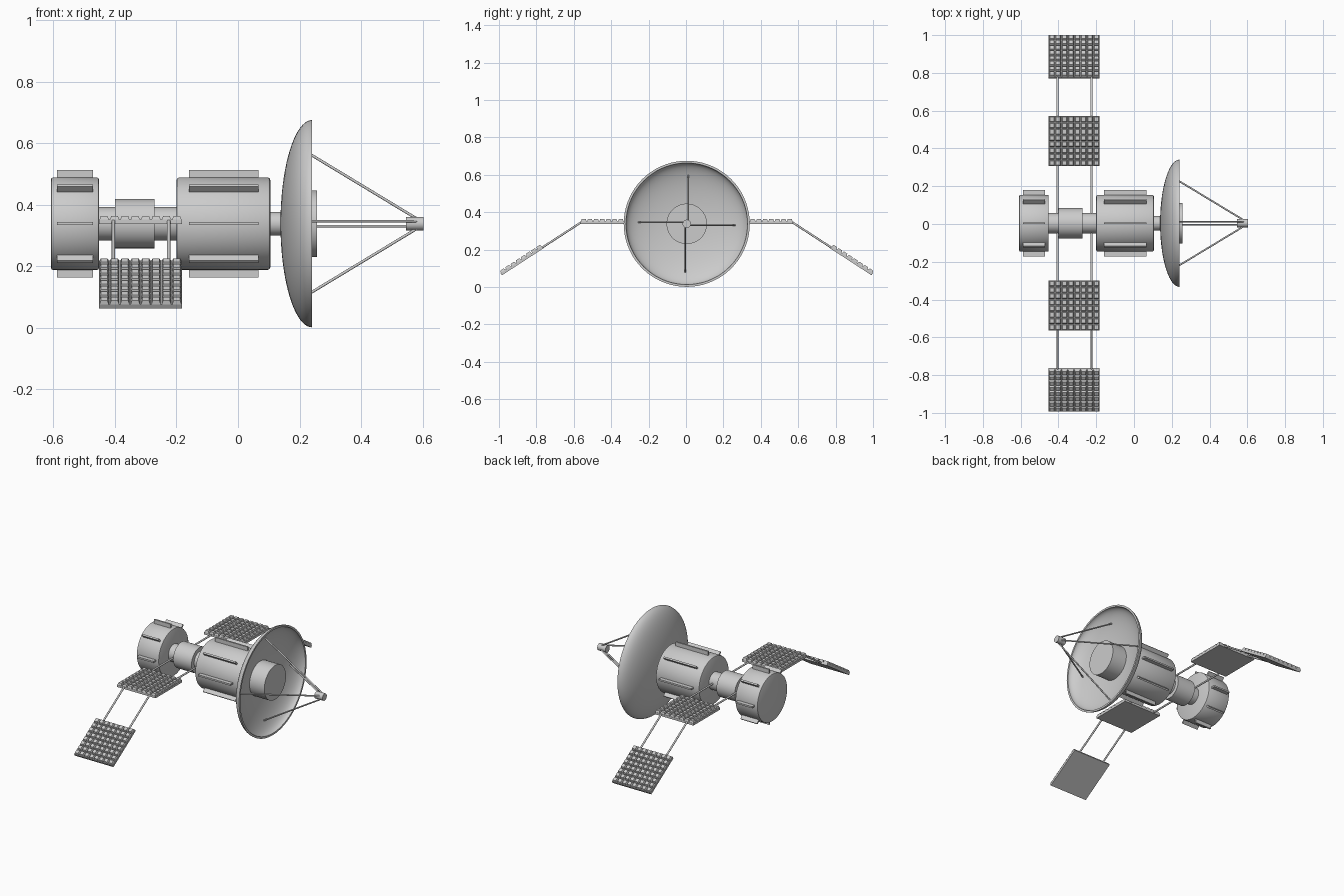
import bpy, bmesh, math
from mathutils import Matrix, Vector

if "Cube" in bpy.data.objects:
    bpy.data.objects.remove(bpy.data.objects["Cube"])

Y0, Z0 = 0.004, 0.338      # main axis runs along x through this y, z


def finish(bm, name, smooth=False):
    bmesh.ops.recalc_face_normals(bm, faces=bm.faces)
    me = bpy.data.meshes.new(name)
    bm.to_mesh(me)
    bm.free()
    ob = bpy.data.objects.new(name, me)
    bpy.context.collection.objects.link(ob)
    if smooth:
        bpy.ops.object.select_all(action='DESELECT')
        ob.select_set(True)
        bpy.context.view_layer.objects.active = ob
        bpy.ops.object.shade_smooth_by_angle(angle=math.radians(35))
    return ob


def lathe(name, profile, n=64):
    """Revolve (x, radius) points around the main axis."""
    bm = bmesh.new()
    vs = [bm.verts.new((x, Y0, Z0 + r)) for x, r in profile]
    es = [bm.edges.new(p) for p in zip(vs, vs[1:])]
    bmesh.ops.spin(bm, geom=vs + es, cent=(0, Y0, Z0), axis=(1, 0, 0),
                   angle=math.tau, steps=n, use_duplicate=False)
    bmesh.ops.remove_doubles(bm, verts=bm.verts, dist=1e-5)
    return finish(bm, name, True)


def drum(name, x0, x1, r, b=0.0):
    if b:
        k = b * 0.3
        pts = [(x0, 0), (x0, r - b), (x0 + k, r - k), (x0 + b, r),
               (x1 - b, r), (x1 - k, r - k), (x1, r - b), (x1, 0)]
    else:
        pts = [(x0, 0), (x0, r), (x1, r), (x1, 0)]
    lathe(name, pts)


def rod(name, a, b, r, n=16):
    a, b = Vector(a), Vector(b)
    d = b - a
    m = Matrix.Translation((a + b) / 2) @ d.to_track_quat('Z', 'Y').to_matrix().to_4x4()
    bm = bmesh.new()
    bmesh.ops.create_cone(bm, cap_ends=True, segments=n, radius1=r, radius2=r,
                          depth=d.length, matrix=m)
    finish(bm, name, True)


def fins(name, x0, x1, r0=0.14, r1=0.175, t=0.01):
    """Eight radial fins around a drum."""
    bm = bmesh.new()
    for i in range(8):
        m = (Matrix.Translation((0, Y0, Z0)) @ Matrix.Rotation(i * math.pi / 4, 4, 'X')
             @ Matrix.Translation(((x0 + x1) / 2, 0, (r0 + r1) / 2))
             @ Matrix.Diagonal((x1 - x0, t, r1 - r0, 1)))
        bmesh.ops.create_cube(bm, size=1, matrix=m)
    finish(bm, name)


def panel(name, m, w=0.27, l=0.264, t=0.014, h=0.012, n=8):
    """Base plate with an 8 x 8 grid of tapered cells."""
    bm = bmesh.new()
    bmesh.ops.create_cube(bm, size=1, matrix=m @ Matrix.Diagonal((w, l, t, 1)))
    px, py = w / n, l / n
    turn = Matrix.Rotation(math.pi / 4, 4, 'Z')
    for i in range(n):
        for j in range(n):
            p = Matrix.Translation(((i + .5) * px - w / 2, (j + .5) * py - l / 2, (t + h) / 2))
            bmesh.ops.create_cone(bm, cap_ends=True, segments=4, depth=h,
                                  radius1=0.0150 * math.sqrt(2),
                                  radius2=0.0108 * math.sqrt(2), matrix=m @ p @ turn)
    finish(bm, name)


# Body drums and shafts
drum("rear_drum", -0.608, -0.452, 0.15, 0.006)
drum("connecting_shaft", -0.46, -0.19, 0.054)
drum("shaft_collar", -0.40, -0.272, 0.08)
drum("main_drum", -0.20, 0.105, 0.15, 0.008)
drum("dish_neck", 0.10, 0.146, 0.038)
fins("rear_fins", -0.588, -0.472)
fins("main_fins", -0.16, 0.066)

# Dish: outer half-ellipse, rim, inner half-ellipse
N, RIM = 20, 0.241
arc = [math.pi / 2 * i / N for i in range(N + 1)]
outer = [(RIM - 0.103 * math.cos(a), 0.337 * math.sin(a)) for a in arc]
inner = [(RIM - 0.093 * math.cos(a), 0.325 * math.sin(a)) for a in reversed(arc)]
lathe("dish", outer + inner, 72)
drum("dish_hub", 0.15, 0.257, 0.108)

# Feed horn and its four slightly swirled struts
drum("feed_horn", 0.546, 0.603, 0.022)
for i in range(4):
    R = Matrix.Rotation(i * math.pi / 2, 3, 'X')
    c = Vector((0, Y0, Z0))
    rod("feed_strut", c + R @ Vector((0.183, 0.008, 0.257)),
        c + R @ Vector((0.58, 0.008, 0.017)), 0.0045)

# Solar wings: rods straight through the shaft, outer section folded down
ZW, HINGE, TILT, XC = 0.344, 0.568, math.radians(33), -0.317
for x in (-0.405, -0.225):
    rod("wing_rod", (x, Y0 - HINGE, ZW), (x, Y0 + HINGE, ZW), 0.0055)
for s in (-1, 1):
    def along(x, d):
        return Vector((x, Y0 + s * (HINGE + d * math.cos(TILT)), ZW - d * math.sin(TILT)))
    for x in (-0.405, -0.225):
        rod("outer_wing_rod", along(x, -0.004), along(x, 0.30), 0.0055)
    panel("inner_panel", Matrix.Translation((XC, Y0 + s * 0.435, ZW)))
    panel("outer_panel", Matrix.Translation(along(XC, 0.373))
          @ Matrix.Rotation(-s * TILT, 4, 'X'))
